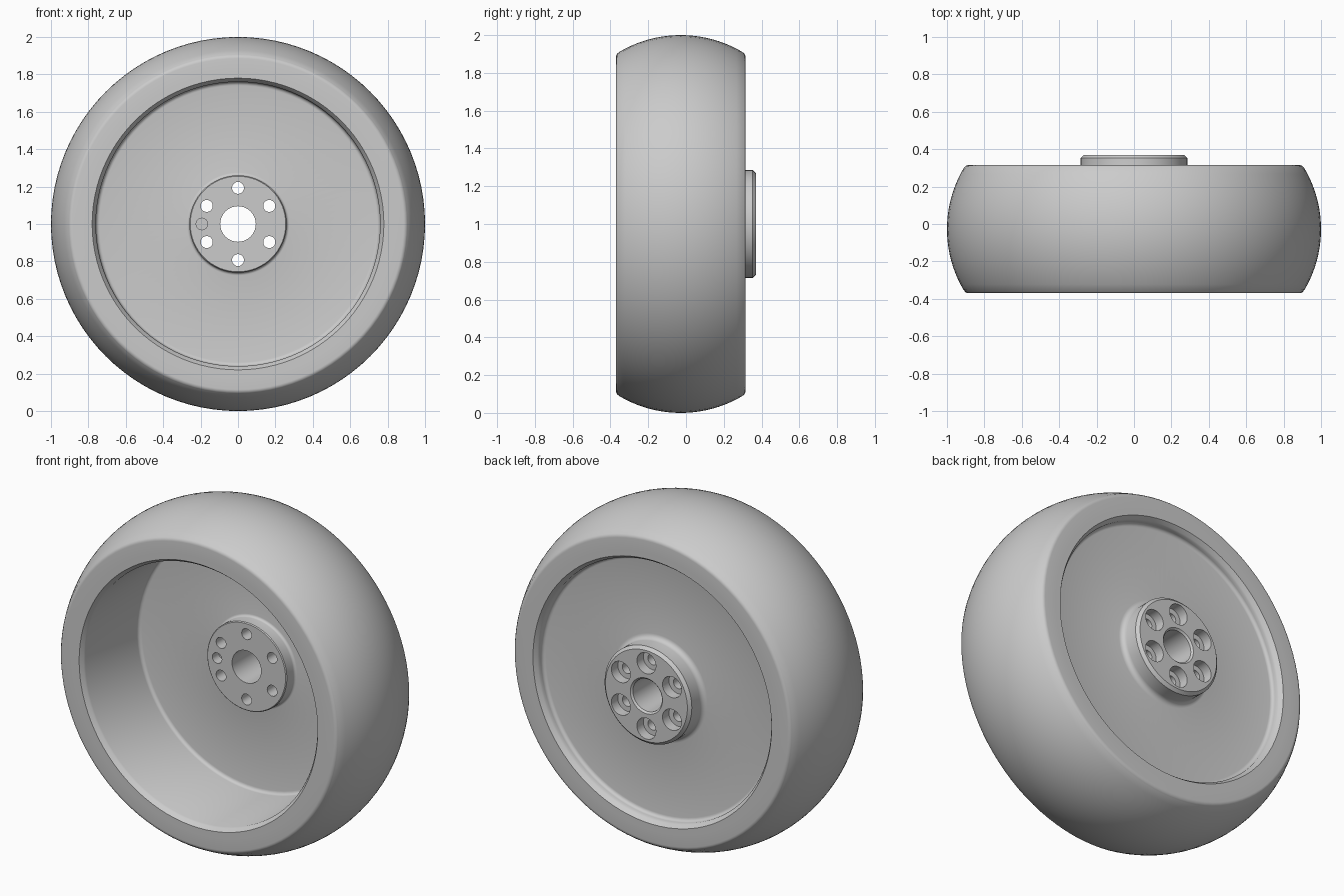
import bpy, bmesh, math
from mathutils import Matrix, Vector

cube = bpy.data.objects.get("Cube")
if cube:
    bpy.data.objects.remove(cube, do_unlink=True)

AXLE = Vector((0, 0, 1))

grey = bpy.data.materials.new("light_grey")
grey.use_nodes = True
grey.diffuse_color = (0.6, 0.6, 0.6, 1)
grey.node_tree.nodes["Principled BSDF"].inputs["Base Color"].default_value = (0.6, 0.6, 0.6, 1)


def lathe(name, profile, segments=96, centre=AXLE):
    """Spin a closed (radius, y) profile around an axle parallel to y."""
    bm = bmesh.new()
    rings = []
    for i in range(segments):
        a = math.tau * i / segments
        rings.append([bm.verts.new(centre + Vector((r * math.cos(a), y, r * math.sin(a))))
                      for r, y in profile])
    n = len(profile)
    for i in range(segments):
        here, there = rings[i], rings[(i + 1) % segments]
        for j in range(n):
            k = (j + 1) % n
            bm.faces.new((here[j], here[k], there[k], there[j]))
    bmesh.ops.recalc_face_normals(bm, faces=bm.faces)
    return finish(name, bm)


def cylinder(name, radius, y0, y1, centre, segments=32):
    """Solid cutter along y."""
    bm = bmesh.new()
    turn = Matrix.Translation((centre.x, (y0 + y1) / 2, centre.z)) @ Matrix.Rotation(math.pi / 2, 4, 'X')
    bmesh.ops.create_cone(bm, cap_ends=True, segments=segments, radius1=radius,
                          radius2=radius, depth=y1 - y0, matrix=turn)
    return finish(name, bm)


def finish(name, bm):
    mesh = bpy.data.meshes.new(name)
    bm.to_mesh(mesh)
    bm.free()
    mesh.materials.append(grey)
    obj = bpy.data.objects.new(name, mesh)
    bpy.context.collection.objects.link(obj)
    return obj


def select(obj):
    bpy.ops.object.select_all(action='DESELECT')
    obj.select_set(True)
    bpy.context.view_layer.objects.active = obj


def cut(obj, cutter):
    select(obj)
    mod = obj.modifiers.new("cut", 'BOOLEAN')
    mod.operation = 'DIFFERENCE'
    mod.solver = 'EXACT'
    mod.object = cutter
    bpy.ops.object.modifier_apply(modifier=mod.name)
    bpy.data.objects.remove(cutter, do_unlink=True)


def arc(cr, cy, radius, start, end, steps):
    """Points of an arc in the (radius, y) plane, angles in degrees."""
    angles = [math.radians(start + (end - start) * i / steps) for i in range(steps + 1)]
    return [(cr + radius * math.cos(a), cy + radius * math.sin(a)) for a in angles]


# Tyre: crowned tread with rounded shoulders and flat sidewalls
FRONT, BACK, SEAM = -0.37, 0.315, 0.815
MID = (FRONT + BACK) / 2
tread = arc(1 - 0.64, MID, 0.64, -30.5, 30.5, 20)
shoulder_front = arc(0.885, FRONT + 0.026, 0.026, -90, -25, 5)
shoulder_back = arc(0.885, BACK - 0.026, 0.026, 25, 90, 5)
tyre = lathe("tyre", [(SEAM, FRONT)] + shoulder_front + tread + shoulder_back + [(SEAM, BACK)])

# Wheel: rim barrel, web disc and hub in one turned profile
WEB_FRONT, WEB_BACK, HUB_FRONT, HUB_BACK = 0.16, 0.25, 0.08, 0.37
wheel_profile = (
    [(SEAM, FRONT), (0.78, FRONT), (0.765, FRONT + 0.02), (0.76, FRONT + 0.03)]
    + arc(0.74, WEB_FRONT - 0.02, 0.02, 0, 90, 4)
    + arc(0.275, WEB_FRONT - 0.015, 0.015, 90, 180, 4)
    + [(0.26, HUB_FRONT + 0.005), (0.255, HUB_FRONT), (0.095, HUB_FRONT)]
    + [(0.095, HUB_BACK - 0.01), (0.105, HUB_BACK)]
    + [(0.268, HUB_BACK), (0.285, HUB_BACK - 0.017)]
    + arc(0.315, WEB_BACK + 0.03, 0.03, 180, 270, 5)
    + arc(0.74, WEB_BACK + 0.02, 0.02, -90, 0, 4)
    + [(0.76, BACK - 0.03), (0.765, BACK - 0.02), (0.78, BACK), (SEAM, BACK)]
)
wheel = lathe("wheel", wheel_profile)

# Six bolt holes, counterbored from the back
for i in range(6):
    a = math.radians(30 + 60 * i)
    spot = AXLE + 0.193 * Vector((math.cos(a), 0, math.sin(a)))
    cut(wheel, cylinder("bolt_hole", 0.032, 0, 0.5, spot))
    cut(wheel, cylinder("counterbore", 0.062, HUB_BACK - 0.06, 0.5, spot))

# Blind pin hole on the front of the hub
cut(wheel, cylinder("pin_hole", 0.031, 0, HUB_FRONT + 0.06, AXLE + Vector((-0.193, 0, 0))))

for obj in (tyre, wheel):
    select(obj)
    bpy.ops.object.shade_smooth_by_angle(angle=math.radians(30))
